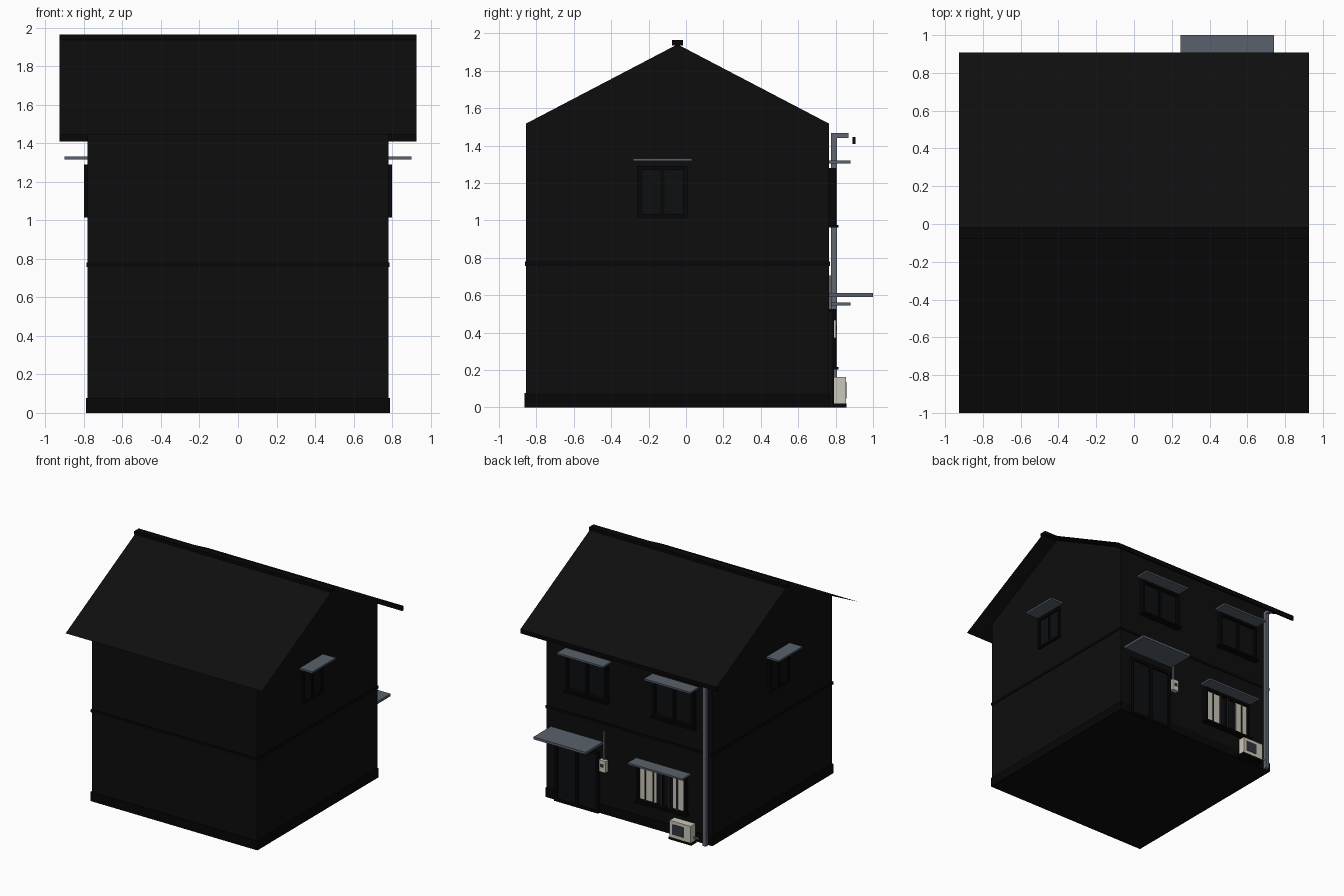
import bpy, bmesh, math

if "Cube" in bpy.data.objects:
    bpy.data.objects.remove(bpy.data.objects["Cube"])

def mat(name, c):
    m = bpy.data.materials.new(name)
    m.diffuse_color = (*c, 1)
    m.use_nodes = True
    m.node_tree.nodes["Principled BSDF"].inputs["Base Color"].default_value = m.diffuse_color
    return m

WALL = mat("wall_black", (.004, .004, .004))
ROOF = mat("roof_black", (.0045, .0045, .0045))
TRIM = mat("trim_black", (.002, .002, .002))
GLASS = mat("glass_dark", (.004, .0045, .005))
SLATE = mat("canopy_slate", (.10, .12, .15))
PIPE = mat("pipe_grey", (.12, .135, .165))
BEIGE = mat("unit_beige", (.60, .57, .48))
CURTAIN = mat("curtain_cream", (.58, .55, .48))
GRILLE = mat("grille_dark", (.03, .035, .045))

HX, YB, YF, YC = .78, .765, -.856, -.0455   # half width, back, front, ridge line
RIDGE, SLOPE = 1.941, .523

def mesh(name, verts, faces, m):
    me = bpy.data.meshes.new(name)
    me.from_pydata(verts, [], faces)
    me.materials.append(m)
    ob = bpy.data.objects.new(name, me)
    bpy.context.collection.objects.link(ob)
    return ob

def box(name, x0, x1, y0, y1, z0, z1, m):
    x0, x1 = sorted((x0, x1))
    y0, y1 = sorted((y0, y1))
    v = [(x, y, z) for x in (x0, x1) for y in (y0, y1) for z in (z0, z1)]
    f = [(0, 1, 3, 2), (4, 6, 7, 5), (0, 4, 5, 1), (2, 3, 7, 6), (0, 2, 6, 4), (1, 5, 7, 3)]
    return mesh(name, v, f, m)

def on_wall(wall, name, u0, u1, d0, d1, z0, z1, m):
    """Box on a wall: u runs along the wall, d sticks out of it."""
    if wall == "back":
        return box(name, u0, u1, YB + d0, YB + d1, z0, z1, m)
    s = 1 if wall == "right" else -1
    return box(name, s * (HX + d0), s * (HX + d1), u0, u1, z0, z1, m)

# house body: gabled profile pushed along x (open under the roof)
zw = RIDGE - SLOPE * (YB - YC)
prof = [(YF, 0), (YB, 0), (YB, zw), (YC, RIDGE), (YF, zw)]
verts = [(x, y, z) for x in (-HX, HX) for y, z in prof]
mesh("house_walls", verts, [(4, 3, 2, 1, 0), (5, 6, 7, 8, 9), (0, 1, 6, 5),
                            (1, 2, 7, 6), (4, 0, 5, 9)], WALL)
box("plinth", -HX - .008, HX + .008, YF - .008, YB + .006, 0, .077, TRIM)
box("floor_band", -HX - .006, HX + .006, YF - .006, YB + .006, .757, .78, TRIM)

# thin roof sheet, ridge cap, back gutter
RX, e = .926, .9545
zr, ze = RIDGE + .003, RIDGE + .003 - SLOPE * e
mesh("roof", [(x, y, z) for x in (-RX, RX) for y, z in ((YC - e, ze), (YC, zr), (YC + e, ze))],
     [(0, 3, 4, 1), (1, 4, 5, 2)], ROOF)
box("ridge_cap", -RX, RX, YC - .03, YC + .03, 1.936, 1.963, TRIM)
box("gutter", -RX, RX, .89, .906, 1.408, 1.446, TRIM)

# windows: frame, glass, mullion, canopy, sill
def window(wall, name, c, hw, z0, z1, out, canopy_z, canopy_out, sill):
    def part(n, *a):
        on_wall(wall, f"{name}_{n}", *a)
    t = .02
    for n, s in (("frame_a", -1), ("frame_b", 1)):
        part(n, c + s * hw, c + s * (hw - t), 0, out, z0, z1, TRIM)
    part("frame_top", c - hw + t, c + hw - t, 0, out, z1 - t, z1, TRIM)
    part("frame_bottom", c - hw + t, c + hw - t, 0, out, z0, z0 + t, TRIM)
    part("glass", c - hw + t, c + hw - t, 0, .008, z0 + t, z1 - t, GLASS)
    part("mullion", c - .01, c + .01, .008, out * .8, z0 + t, z1 - t, TRIM)
    part("canopy", c - hw - .025, c + hw + .025, 0, canopy_out, canopy_z, canopy_z + .015, SLATE)
    if sill:
        part("sill", c - hw - .012, c + hw + .012, 0, .051, z0 - .008, z0 + .006, TRIM)

for side in ("right", "left"):
    window(side, f"{side}_window", -.126, .133, 1.015, 1.29, .02, 1.316, .12, False)
window("back", "upper_window_a", .385, .193, .97, 1.28, .036, 1.304, .115, True)
window("back", "upper_window_b", -.437, .193, .97, 1.28, .036, 1.304, .115, True)
window("back", "lower_window", -.322, .233, .21, .525, .036, .545, .115, True)

# curtains and security bars of the lower window
for i, (a, b) in enumerate(((-.265, -.11), (-.535, -.425))):
    on_wall("back", f"curtain_{i}", a, b, .008, .014, .23, .505, CURTAIN)
for i in range(5):
    u = -.322 + (i - 2) * .075
    on_wall("back", f"window_bar_{i}", u - .005, u + .005, .024, .034, .23, .505, GRILLE)

# sliding entrance door
D0, D1 = .275, .69
on_wall("back", "door_panel", D0, D1, 0, .012, .01, .51, GLASS)
for n, a, b in (("left", D0, D0 + .025), ("right", D1 - .025, D1), ("middle", .47, .495)):
    on_wall("back", f"door_stile_{n}", a, b, 0, .026, 0, .525, TRIM)
on_wall("back", "door_head", D0, D1, 0, .026, .5, .525, TRIM)
on_wall("back", "door_threshold", D0, D1, 0, .026, 0, .02, TRIM)
on_wall("back", "door_awning", .247, .74, 0, .235, .591, .611, SLATE)

# electricity meter and conduit
on_wall("back", "meter_box", .2, .262, 0, .036, .37, .468, BEIGE)
on_wall("back", "meter_dial", .216, .246, .036, .04, .412, .437, GRILLE)
on_wall("back", "meter_conduit", .226, .238, 0, .012, .468, .705, PIPE)

# downpipe with elbow to the gutter
on_wall("back", "downpipe", -.752, -.72, .01, .042, 0, 1.466, PIPE)
on_wall("back", "downpipe_elbow", -.752, -.72, .042, .104, 1.44, 1.466, PIPE)

# air conditioner outdoor unit
on_wall("back", "ac_base", -.65, -.437, .02, .092, 0, .02, TRIM)
on_wall("back", "ac_unit", -.643, -.444, .025, .09, .02, .162, BEIGE)
on_wall("back", "ac_grille", -.575, -.47, .09, .094, .048, .135, GRILLE)
on_wall("back", "ac_pipe", -.69, -.643, .04, .055, .045, .06, PIPE)
